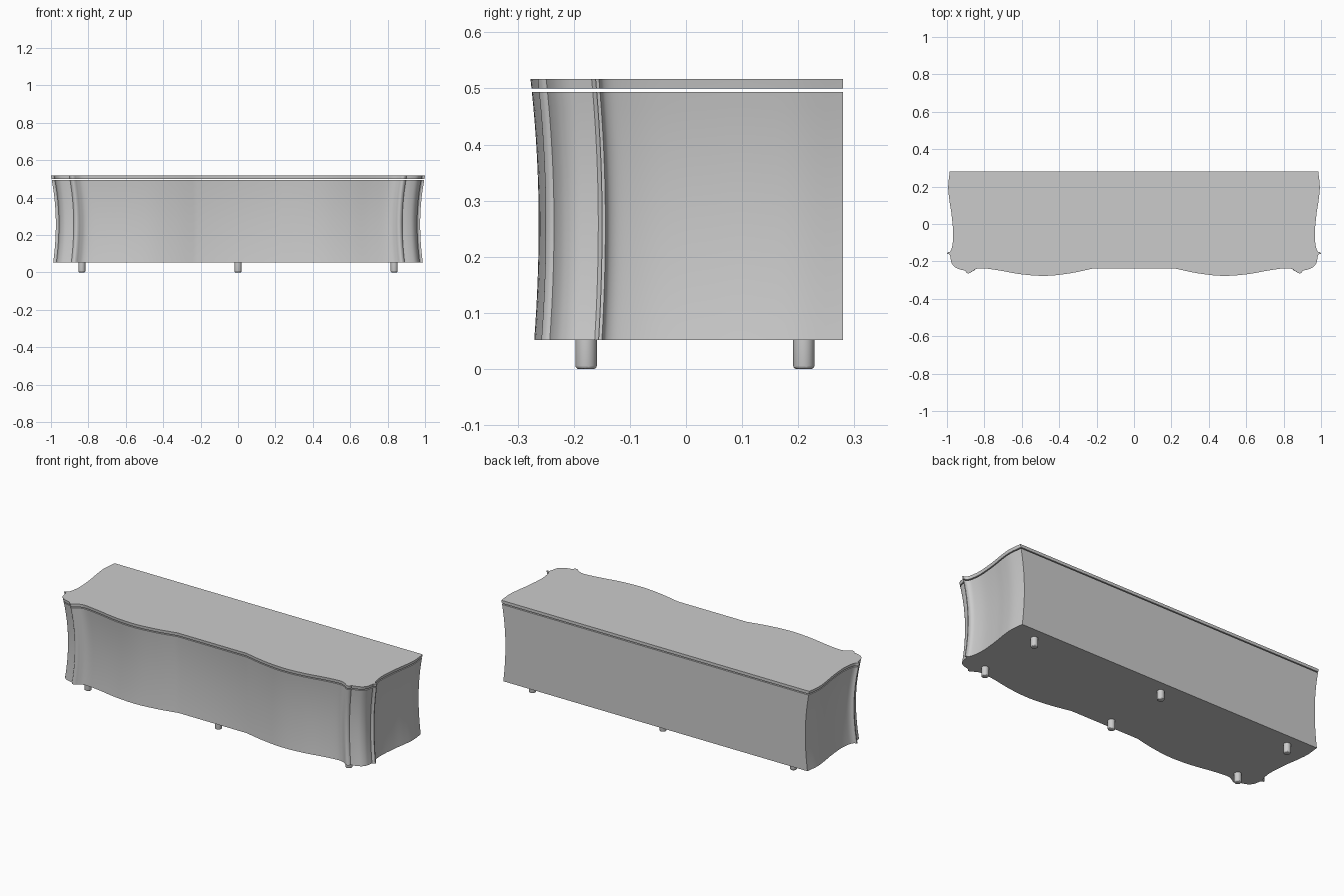
import bpy, bmesh, math
from mathutils import Vector

if "Cube" in bpy.data.objects:
    bpy.data.objects.remove(bpy.data.objects["Cube"])

BACK = 0.28

# Right half of the plan outline, split into smooth runs that meet at sharp corners
RUNS = [
    [(0, -0.238), (0.22, -0.238)],
    [(0.22, -0.238), (0.34, -0.263), (0.47, -0.277), (0.60, -0.269), (0.72, -0.248),
     (0.80, -0.237), (0.838, -0.239), (0.862, -0.251), (0.876, -0.261), (0.887, -0.264),
     (0.897, -0.258), (0.902, -0.249)],
    [(0.902, -0.249), (0.932, -0.242), (0.958, -0.230), (0.974, -0.210), (0.980, -0.187),
     (0.983, -0.168)],
    [(0.983, -0.168), (0.991, -0.161), (1.0, -0.161)],
    [(1.0, -0.161), (1.0, -0.155)],
    [(1.0, -0.155), (0.983, -0.147), (0.972, -0.120), (0.966, -0.055), (0.975, 0.05),
     (0.987, 0.13), (0.993, 0.20), (0.985, BACK)],
]


def smooth_run(pts, steps=5):
    """Catmull-Rom curve through the points, leaving out the last one."""
    if len(pts) == 2:
        return [Vector(pts[0])]
    p = [Vector(q) for q in pts]
    p = [2 * p[0] - p[1]] + p + [2 * p[-1] - p[-2]]
    out = []
    for a, b, c, d in zip(p, p[1:], p[2:], p[3:]):
        for i in range(steps):
            t = i / steps
            out.append(0.5 * (2 * b + (c - a) * t + (2 * a - 5 * b + 4 * c - d) * t * t
                              + (3 * b - a - 3 * c + d) * t ** 3))
    return out


half = [q for run in RUNS for q in smooth_run(run)] + [Vector(RUNS[-1][-1])]
outline = half + [Vector((-q.x, q.y)) for q in reversed(half[1:])]


def waist(z):
    """Plan scale at a height: narrowest at mid height, flaring to top and bottom."""
    k = 0.026 if z > 0.26 else 0.0145
    reach = 0.255 if z > 0.26 else 0.21
    return 0.974 + k * ((z - 0.26) / reach) ** 2


def finish(bm, name):
    bmesh.ops.recalc_face_normals(bm, faces=bm.faces)
    mesh = bpy.data.meshes.new(name)
    bm.to_mesh(mesh)
    bm.free()
    ob = bpy.data.objects.new(name, mesh)
    bpy.context.collection.objects.link(ob)
    bpy.ops.object.select_all(action='DESELECT')
    ob.select_set(True)
    bpy.context.view_layer.objects.active = ob
    bpy.ops.object.shade_smooth_by_angle(angle=math.radians(30))
    return ob


def slab(name, z0, z1, levels):
    """Loft the outline upwards, scaled about the middle of the flat back."""
    bm = bmesh.new()
    rings = []
    for i in range(levels + 1):
        z = z0 + (z1 - z0) * i / levels
        s = waist(z)
        rings.append([bm.verts.new((q.x * s, BACK + (q.y - BACK) * s, z)) for q in outline])
    n = len(outline)
    for lo, hi in zip(rings, rings[1:]):
        for i in range(n):
            j = (i + 1) % n
            bm.faces.new((lo[i], lo[j], hi[j], hi[i]))
    bm.faces.new(rings[0])
    bm.faces.new(rings[-1])
    return finish(bm, name)


# Cabinet body and the top separated from it by a shadow gap
slab("cabinet_body", 0.052, 0.494, 16)
slab("cabinet_top", 0.500, 0.517, 2)


# Short round feet with an eased lower edge
def foot(name, x, y, r=0.019, height=0.052):
    bm = bmesh.new()
    bmesh.ops.create_cone(bm, cap_ends=True, segments=32, radius1=r, radius2=r, depth=height)
    bmesh.ops.translate(bm, verts=bm.verts, vec=(x, y, height / 2))
    rim = [e for e in bm.edges if all(v.co.z < 0.001 for v in e.verts)]
    bmesh.ops.bevel(bm, geom=rim, offset=0.006, segments=3, profile=0.5, affect='EDGES')
    finish(bm, name)


for side, x in (("left", -0.835), ("middle", 0), ("right", 0.835)):
    foot(f"front_foot_{side}", x, -0.178)
    foot(f"back_foot_{side}", x, 0.21)
